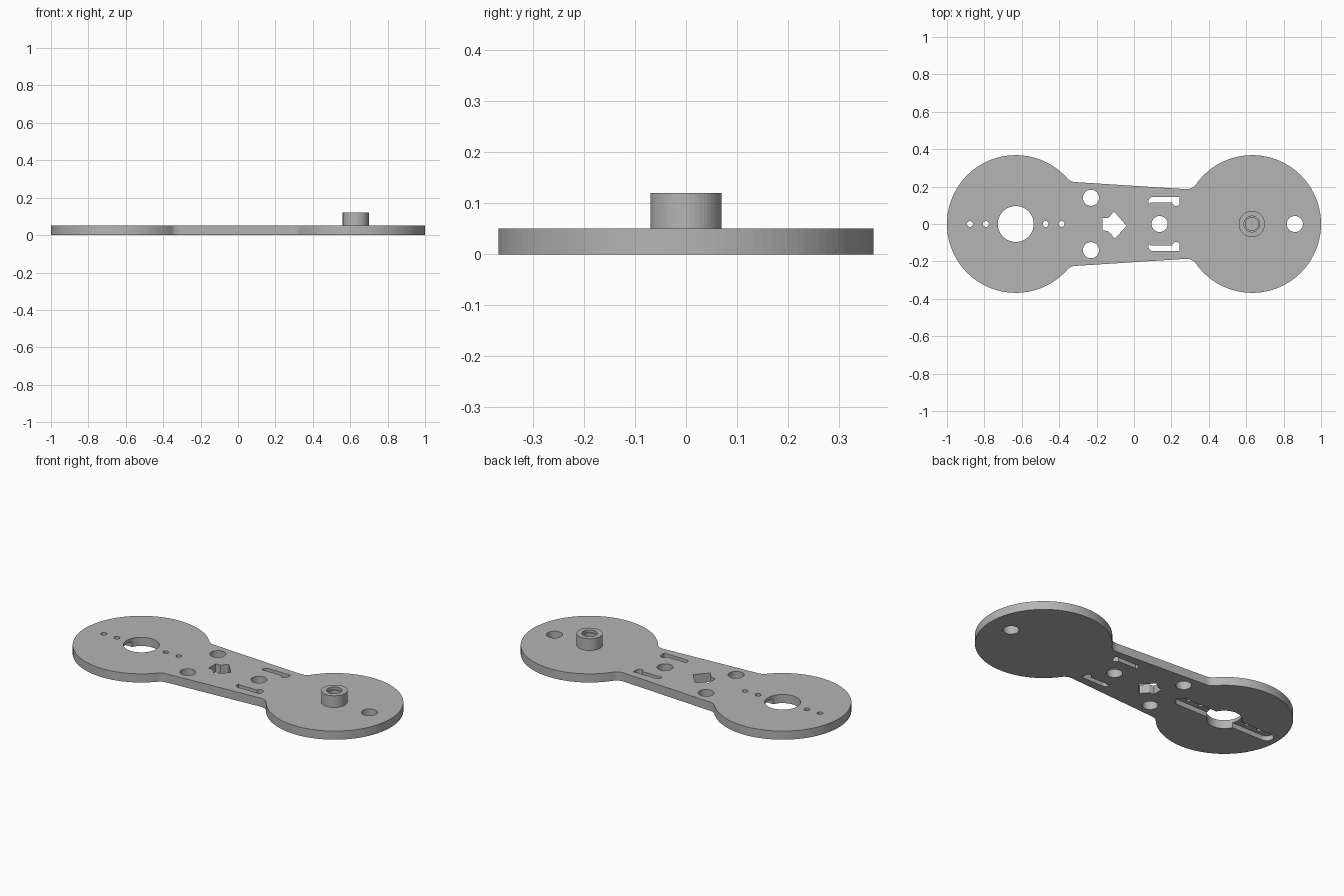
import bpy, bmesh
from math import sin, cos, pi, sqrt, atan2
from mathutils import Vector

cube = bpy.data.objects.get("Cube")
if cube:
    bpy.data.objects.remove(cube, do_unlink=True)

DISC_X, DISC_R, THICK = 0.632, 0.368, 0.051
WAIST_Y, SLOPE = 0.204, -0.064

grey = bpy.data.materials.new("plain grey")
grey.use_nodes = True
colour = (0.46, 0.46, 0.46, 1)
grey.diffuse_color = colour
grey.node_tree.nodes["Principled BSDF"].inputs["Base Color"].default_value = colour


def arc(cx, cy, r, a0, a1, n):
    """Points along an arc, both ends included."""
    return [(cx + r * cos(a0 + (a1 - a0) * i / n), cy + r * sin(a0 + (a1 - a0) * i / n))
            for i in range(n + 1)]


def circle(cx, cy, r, n=40):
    return arc(cx, cy, r, 0, 2 * pi, n)[:-1]


def prisms(name, outlines, z0, z1):
    """One object made of upright prisms, one for each outline."""
    bm = bmesh.new()
    for pts in outlines:
        face = bm.faces.new([bm.verts.new((x, y, z0)) for x, y in pts])
        out = bmesh.ops.extrude_face_region(bm, geom=[face])
        verts = [v for v in out["geom"] if isinstance(v, bmesh.types.BMVert)]
        bmesh.ops.translate(bm, verts=verts, vec=(0, 0, z1 - z0))
    bmesh.ops.recalc_face_normals(bm, faces=bm.faces)
    mesh = bpy.data.meshes.new(name)
    bm.to_mesh(mesh)
    bm.free()
    mesh.materials.append(grey)
    obj = bpy.data.objects.new(name, mesh)
    bpy.context.scene.collection.objects.link(obj)
    return obj


def cut(target, cutter):
    """Subtract the cutter, then remove it."""
    mod = target.modifiers.new("cut", 'BOOLEAN')
    mod.operation, mod.solver, mod.object = 'DIFFERENCE', 'EXACT', cutter
    bpy.context.view_layer.update()
    deps = bpy.context.evaluated_depsgraph_get()
    mesh = bpy.data.meshes.new_from_object(target.evaluated_get(deps))
    target.modifiers.clear()
    target.data = mesh
    bpy.data.objects.remove(cutter, do_unlink=True)


def fillet(side, r, n=8):
    """Concave blend from the waist edge onto the disc on the given side."""
    k = sqrt(1 + SLOPE ** 2)
    h = WAIST_Y + r * k
    d = side * DISC_X
    # centre lies on the offset waist line, at DISC_R + r from the disc centre
    b = SLOPE * h - d
    c = d * d + h * h - (DISC_R + r) ** 2
    x = (-b - side * sqrt(b * b - k * k * c)) / (k * k)
    y = h + SLOPE * x
    a_line = atan2(-1, SLOPE)
    a_disc = atan2(-y, d - x)
    return arc(x, y, r, a_line, a_disc, n)


# Plate outline: right half blend, half discs, then mirrored in y
right = fillet(1, 0.06)
left = fillet(-1, 0.06)


def rim(side, start, n=48):
    a = atan2(start[1], start[0] - side * DISC_X)
    return arc(side * DISC_X, 0, DISC_R, a, 0 if side > 0 else pi, n)


upper = rim(-1, left[-1])[::-1] + left[::-1][1:] + right + rim(1, right[-1])[1:]
lower = [(x, -y) for x, y in upper[1:-1]][::-1]
plate = prisms("plate", [upper + lower], 0, THICK)

# Round through holes
holes = [circle(-DISC_X, 0, 0.096, 56), circle(0.137, 0, 0.043), circle(0.86, 0, 0.043)]
holes += [circle(-0.23, y, 0.043) for y in (-0.14, 0.14)]
holes += [circle(-DISC_X + s * d, 0, 0.016, 20) for s in (-1, 1) for d in (0.16, 0.245)]

# Hooked slots, one on each side of the centre line
hook = (arc(0.10, 0.122, 0.022, pi / 2, pi, 6) + [(0.078, 0.107), (0.09, 0.114)]
        + [(0.205, 0.114)] + arc(0.225, 0.114, 0.019, pi * 1.1, pi * 2, 6) + [(0.244, 0.144)])
holes += [hook, [(x, -y) for x, y in hook]]

# Arrow-shaped opening
holes.append([(-0.168, 0.032), (-0.138, 0.032), (-0.106, 0.066), (-0.04, -0.01),
              (-0.104, -0.08), (-0.122, -0.054), (-0.14, -0.038), (-0.168, -0.034)])
cut(plate, prisms("hole_cutter", holes, -0.1, 0.2))

# Round-ended pocket under the pierced disc
half, r = 0.295, 0.038
pocket = (arc(-DISC_X + half, 0, r, -pi / 2, pi / 2, 12)
          + arc(-DISC_X - half, 0, r, pi / 2, pi * 1.5, 12))
cut(plate, prisms("pocket_cutter", [pocket], -0.1, 0.03))

# Hollow post with a stepped bore
post = prisms("post", [circle(0.63, 0, 0.07, 48)], THICK - 0.01, 0.12)
cut(post, prisms("wide_bore_cutter", [circle(0.63, 0, 0.042)], 0.105, 0.2))
cut(post, prisms("narrow_bore_cutter", [circle(0.63, 0, 0.034)], THICK, 0.2))
